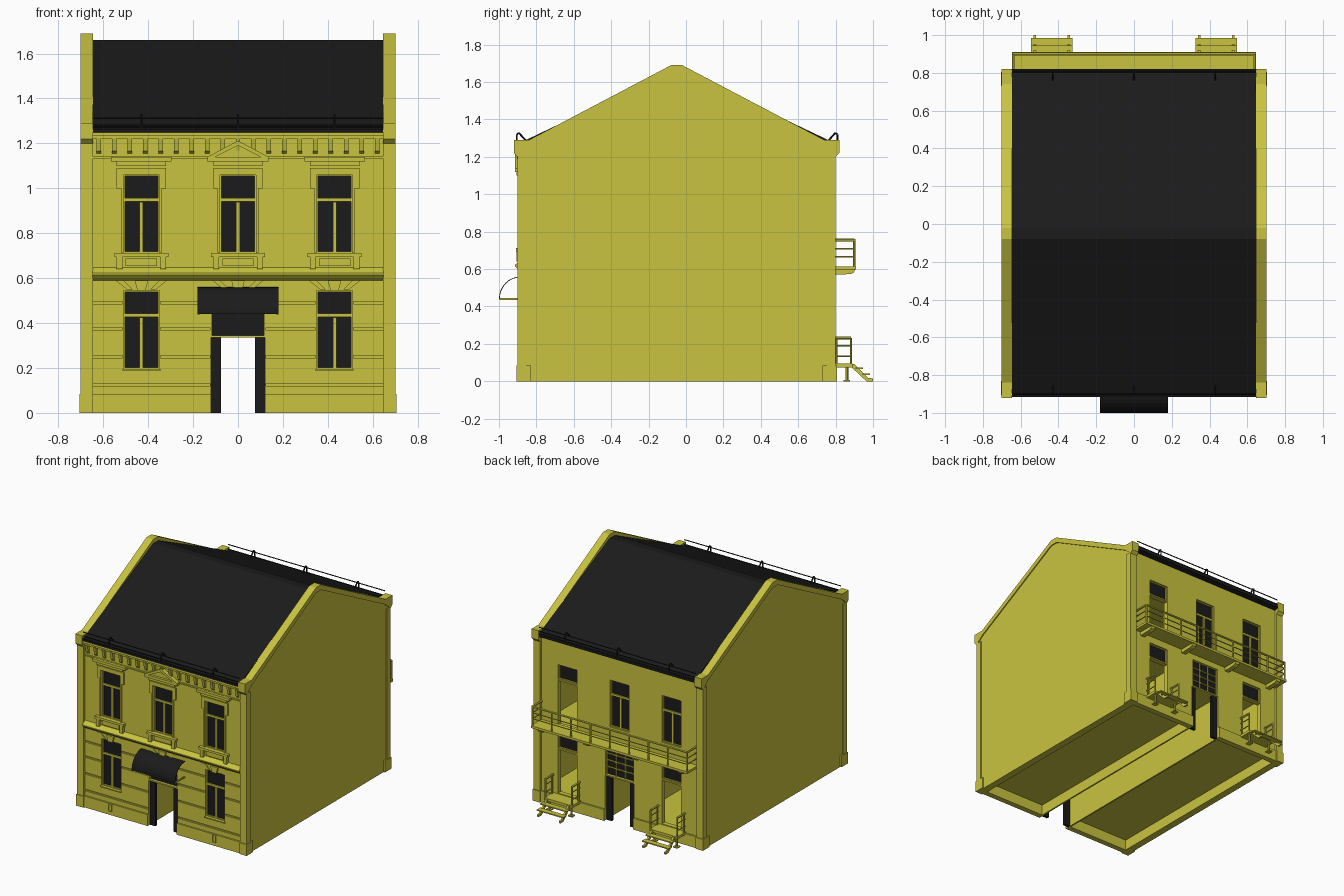
import bpy, bmesh, math
from mathutils import Vector

cube = bpy.data.objects.get("Cube")
if cube:
    bpy.data.objects.remove(cube, do_unlink=True)


def material(name, color):
    m = bpy.data.materials.new(name)
    m.use_nodes = True
    m.diffuse_color = (*color, 1)
    m.node_tree.nodes["Principled BSDF"].inputs["Base Color"].default_value = (*color, 1)
    return m


PLASTER = material("ochre plaster", (.585, .55, .05))
DARK = material("charcoal", (.011, .011, .011))
SIDES = (-1, 1)
FRONT, REAR = -1, 1
WALL = {FRONT: -.885, REAR: .785}      # y of the two facades
COLUMNS = (-.43, 0, .43)               # window axes
HALF, TALL = .08, .35                  # window opening
LOW, HIGH = .195, .71                  # window bottoms
INNER, OUTER = .647, .702              # gable wall thickness
PASSAGE, LINTEL = .12, .335


class Part:
    """Collects simple solids into one object."""

    def __init__(self, name, mat):
        self.name, self.mat, self.bm = name, mat, bmesh.new()

    def prism(self, points, lo, hi, axis="x"):
        def place(p, t):
            return (t, p[0], p[1]) if axis == "x" else (p[0], t, p[1])
        a = [self.bm.verts.new(place(p, lo)) for p in points]
        b = [self.bm.verts.new(place(p, hi)) for p in points]
        self.bm.faces.new(a)
        self.bm.faces.new(b[::-1])
        for i in range(len(a)):
            j = (i + 1) % len(a)
            self.bm.faces.new((a[i], b[i], b[j], a[j]))

    def box(self, x0, x1, y0, y1, z0, z1):
        self.prism([(y0, z0), (y1, z0), (y1, z1), (y0, z1)], x0, x1)

    def slab(self, side, x0, x1, z0, z1, back, out):
        """Box on a facade, from depth back to depth out."""
        self.box(x0, x1, WALL[side] + side * back, WALL[side] + side * out, z0, z1)

    def rod(self, a, b, r=.004):
        a, b = Vector(a), Vector(b)
        made = bmesh.ops.create_cone(self.bm, cap_ends=True, segments=6,
                                     radius1=r, radius2=r, depth=(b - a).length)
        turn = (b - a).to_track_quat("Z", "Y")
        for v in made["verts"]:
            v.co = turn @ v.co + (a + b) / 2

    def done(self):
        bmesh.ops.recalc_face_normals(self.bm, faces=self.bm.faces)
        mesh = bpy.data.meshes.new(self.name)
        self.bm.to_mesh(mesh)
        self.bm.free()
        mesh.materials.append(self.mat)
        ob = bpy.data.objects.new(self.name, mesh)
        bpy.context.scene.collection.objects.link(ob)
        return ob


# Window and door layout: (side, x, bottom, open door floor or None)
openings = [(FRONT, x, HIGH, None) for x in COLUMNS]
openings += [(FRONT, s * .43, LOW, None) for s in SIDES]
openings += [(REAR, x, HIGH, .61 if x > 0 else None) for x in COLUMNS]
openings += [(REAR, s * .43, LOW, .1) for s in SIDES]

# Main body with its openings, rooms, passage and hollow base
body = Part("house_body", PLASTER)
body.prism([(-.885, 0), (-.885, 1.24), (-.05, 1.63), (.785, 1.24), (.785, 0)], -.65, .65)
body = body.done()
cut = Part("opening_cutter", PLASTER)
cut.box(-PASSAGE, PASSAGE, -1, 1, -.1, LINTEL)
cut.box(-.63, .63, -.85, .75, .605, 1.2)
for s in SIDES:
    cut.slab(s, -.115, .115, .345, .555, -.03, .1)
    x0, x1 = sorted((s * .132, s * .64))
    cut.box(x0, x1, -.855, .755, -.1, .08)
    cut.box(x0, x1, -.85, .75, .095, .57)
    for z in (.125, .25, .375, .49):   # masonry grooves
        for a, b in ((.125, .345), (.515, .645)) if z > LOW else ((.125, .645),):
            x0, x1 = sorted((s * a, s * b))
            cut.slab(FRONT, x0, x1, z - .006, z + .006, -.012, .1)
for side, x, z, floor in openings:
    if floor is None:
        cut.slab(side, x - HALF, x + HALF, z, z + TALL, -.025, .1)
    else:
        cut.slab(side, x - HALF, x + HALF, floor, z + .23, -.05, .1)
        cut.slab(side, x - HALF, x + HALF, z + .24, z + TALL, -.025, .1)
cut = cut.done()
cut.hide_render = True
mod = body.modifiers.new("openings", "BOOLEAN")
mod.object, mod.solver, mod.use_self = cut, "EXACT", True
graph = bpy.context.evaluated_depsgraph_get()
mesh = bpy.data.meshes.new_from_object(body.evaluated_get(graph))
body.modifiers.clear()
body.data = mesh
bpy.data.objects.remove(cut, do_unlink=True)

# Glass and sashes
glass, sash = Part("window_glass", DARK), Part("window_sashes", PLASTER)
for side, x, z, floor in openings:
    base = z if floor is None else z + .24
    glass.slab(side, x - HALF, x + HALF, base, z + TALL, -.026, -.02)
    rim = [(x - HALF, x - HALF + .006, base, z + TALL), (x + HALF - .006, x + HALF, base, z + TALL),
           (x - HALF, x + HALF, z + TALL - .006, z + TALL), (x - HALF, x + HALF, z + .232, z + .247)]
    if floor is None:
        rim += [(x - .008, x + .008, z, z + .23), (x - HALF, x + HALF, z, z + .008)]
    for bar in rim:
        sash.slab(side, *bar, -.025, -.01)

# Passage doors: folded leaves and the lights above them
leaves = Part("passage_door_leaves", DARK)
for side in SIDES:
    glass.slab(side, -.115, .115, .345, .555, -.031, -.02)
    for s in SIDES:
        x0, x1 = sorted((s * .075, s * PASSAGE))
        leaves.slab(side, x0, x1, 0, LINTEL, -.035, -.015)
for i in range(4):
    x = -.115 + i * .23 / 3
    sash.slab(REAR, x - .004, x + .004, .345, .555, -.02, -.012)
for z in (.40, .45, .5):
    sash.slab(REAR, -.115, .115, z - .004, z + .004, -.02, -.012)
for part in (glass, sash, leaves):
    part.done()

# Upper window surrounds with aprons and hoods
trim = Part("window_surrounds", PLASTER)
for x in COLUMNS:
    for s in SIDES:
        for a, b, z0, z1, out in ((.08, .092, .715, 1.06, .01), (.092, .11, 1.0, 1.09, .01),
                                  (.085, .11, .64, .695, .022)):
            x0, x1 = sorted((x + s * a, x + s * b))
            trim.slab(FRONT, x0, x1, z0, z1, -.005, out)
    for half, z0, z1, out in ((.092, 1.06, 1.09, .01), (.11, 1.1, 1.12, .02), (.135, 1.12, 1.14, .03),
                              (.12, .695, .712, .025), (.07, .655, .687, .008)):
        trim.slab(FRONT, x - half, x + half, z0, z1, -.005, out)
face = WALL[FRONT]
trim.prism([(-.13, 1.14), (.13, 1.14), (0, 1.2)], face - .012, face, "y")
for s in SIDES:
    trim.prism([(s * .135, 1.14), (s * .1, 1.14), (0, 1.19), (0, 1.212)], face - .03, face, "y")
# Ground floor sills and fanned keystones
for x in COLUMNS:
    if x:
        trim.slab(FRONT, x - .085, x + .085, LOW - .008, LOW, -.005, .012)
    trim.prism([(x - .018, .545), (x + .018, .545), (x + .03, .59), (x - .03, .59)],
               face - .014, face, "y")
    for s in SIDES:
        trim.prism([(x + s * p, z) for p, z in ((.04, .55), (.065, .55), (.115, .59), (.08, .59))],
                   face - .007, face, "y")
trim.done()

# String courses, plinths, vents and cornice
bands = Part("facade_mouldings", PLASTER)
bands.prism([(face, .59), (face - .015, .6), (face - .03, .615), (face - .03, .622), (face, .647)],
            -INNER, INNER)
for z0, z1, out in ((1.133, 1.142, .01), (1.22, 1.235, .02), (1.235, 1.25, .028)):
    bands.slab(FRONT, -INNER, INNER, z0, z1, -.005, out)
for s in SIDES:
    x0, x1 = sorted((s * PASSAGE, s * INNER))
    for side in SIDES:
        bands.slab(side, x0, x1, 0, .085, -.005, .012)
    for a, b, z0, z1 in ((.415, .42, .025, .08), (.44, .445, .025, .08),
                         (.415, .445, .025, .03), (.415, .445, .075, .08)):
        x0, x1 = sorted((s * a, s * b))
        bands.slab(FRONT, x0, x1, z0, z1, 0, .018)
brackets = 19
for i in range(brackets):
    x = -.62 + i * 1.24 / (brackets - 1)
    bands.prism([(face, 1.155), (face - .012, 1.165), (face - .025, 1.225), (face, 1.225)], x - .01, x + .01)
bands.done()

# Gable walls with raised copings, corner posts and plinths
crest = [(-.92, 1.22), (-.92, 1.29), (-.84, 1.29), (-.08, 1.69), (-.02, 1.69),
         (.74, 1.29), (.82, 1.29), (.82, 1.22), (.8, 1.2)]
gables, coping = Part("gable_walls", PLASTER), Part("gable_copings", PLASTER)
under = [(y, z - .04) for y, z in crest[2:6]][::-1]
for s in SIDES:
    gables.prism([(-.895, 0), (-.895, 1.2)] + [(y * .98, z - .01) for y, z in crest[1:-2]]
                 + [(.795, 1.2), (.795, 0)], s * INNER, s * (OUTER - .008))
    coping.prism(crest + under + [(-.9, 1.2)], s * (INNER - .002), s * OUTER)
    for y0, y1 in ((-.9, -.855), (.755, .8)):
        gables.box(s * (INNER - .001), s * OUTER, y0, y1, 0, 1.21)
    for y0, y1 in ((-.906, -.83), (.73, .806)):
        gables.box(s * (INNER - .002), s * (OUTER + .003), y0, y1, 0, .085)
gables.done()
coping.done()

# Roof with gutters and snow rails
roof = Part("roof", DARK)
roof.prism([(-.915, 1.262), (-.08, 1.66), (-.02, 1.66), (.82, 1.262), (.82, 1.245), (.787, 1.235),
            (-.05, 1.625), (-.887, 1.24), (-.915, 1.25)], -INNER, INNER)
roof.done()
rails = Part("snow_rails", DARK)
for edge, s in ((-.905, FRONT), (.81, REAR)):
    rails.box(-INNER, INNER, edge - .008, edge + .008, 1.25, 1.27)
    for y, z in ((edge, 1.312), (edge - s * .005, 1.28)):
        rails.rod((-INNER, y, z), (INNER, y, z))
    for x in COLUMNS:
        loop = [(edge, 1.265), (edge, 1.32), (edge - s * .012, 1.328), (edge - s * .05, 1.285)]
        for a, b in zip(loop, loop[1:]):
            rails.rod((x, *a), (x, *b), .005)
rails.done()

# Curved awning over the entrance with its side arms
awning, arms = Part("awning", DARK), Part("awning_arms", PLASTER)
arc = [(math.cos(t * math.pi / 16), math.sin(t * math.pi / 16)) for t in range(9)]
awning.prism([(face - .115 * c, .44 + .12 * h) for c, h in arc]
             + [(face - .111 * c, .44 + .116 * h) for c, h in arc[::-1]], -.18, .18)
for s in SIDES:
    arms.box(s * .172, s * .18, -.998, face, .435, .445)
awning.done()
arms.done()

# Rear balcony on curved consoles
balcony = Part("balcony", PLASTER)
balcony.box(-INNER, INNER, .78, .91, .598, .615)
for x in (-.58, -.2, .2, .58):
    balcony.prism([(.78, .6), (.905, .6), (.898, .582), (.88, .573), (.78, .57)], x - .018, x + .018)
for z, r in ((.755, .008), (.71, .004), (.665, .004)):
    balcony.rod((-.64, .9, z), (.64, .9, z), r)
    for s in SIDES:
        balcony.rod((s * .64, .79, z), (s * .64, .9, z), r)
for i in range(9):
    x = -.64 + i * .16
    balcony.rod((x, .9, .6), (x, .9, .755), .006)
balcony.done()

# Rear landings with handrails and steps
stairs = Part("rear_stairs", PLASTER)
for s in SIDES:
    mid = s * .435
    stairs.box(mid - .115, mid + .115, .78, .89, .075, .094)
    for x in (mid - .11, mid + .11):
        for y in (.805, .882):
            stairs.rod((x, y, .08), (x, y, .232), .006)
        for z, r in ((.232, .008), (.19, .004), (.135, .004)):
            stairs.rod((x, .79, z), (x, .882, z), r)
    for x in (mid - .09, mid + .09):
        stairs.rod((x, .86, 0), (x, .86, .08), .008)
        stairs.box(x - .018, x + .018, .842, .878, 0, .008)
        stairs.prism([(.885, .075), (.885, .092), (.9, .092), (.975, .018), (1, .015), (1, 0), (.965, 0)],
                     x - .007, x + .007)
    for y, z in ((.905, .065), (.945, .035)):
        stairs.box(mid - .11, mid + .11, y, y + .04, z, z + .008)
stairs.done()
